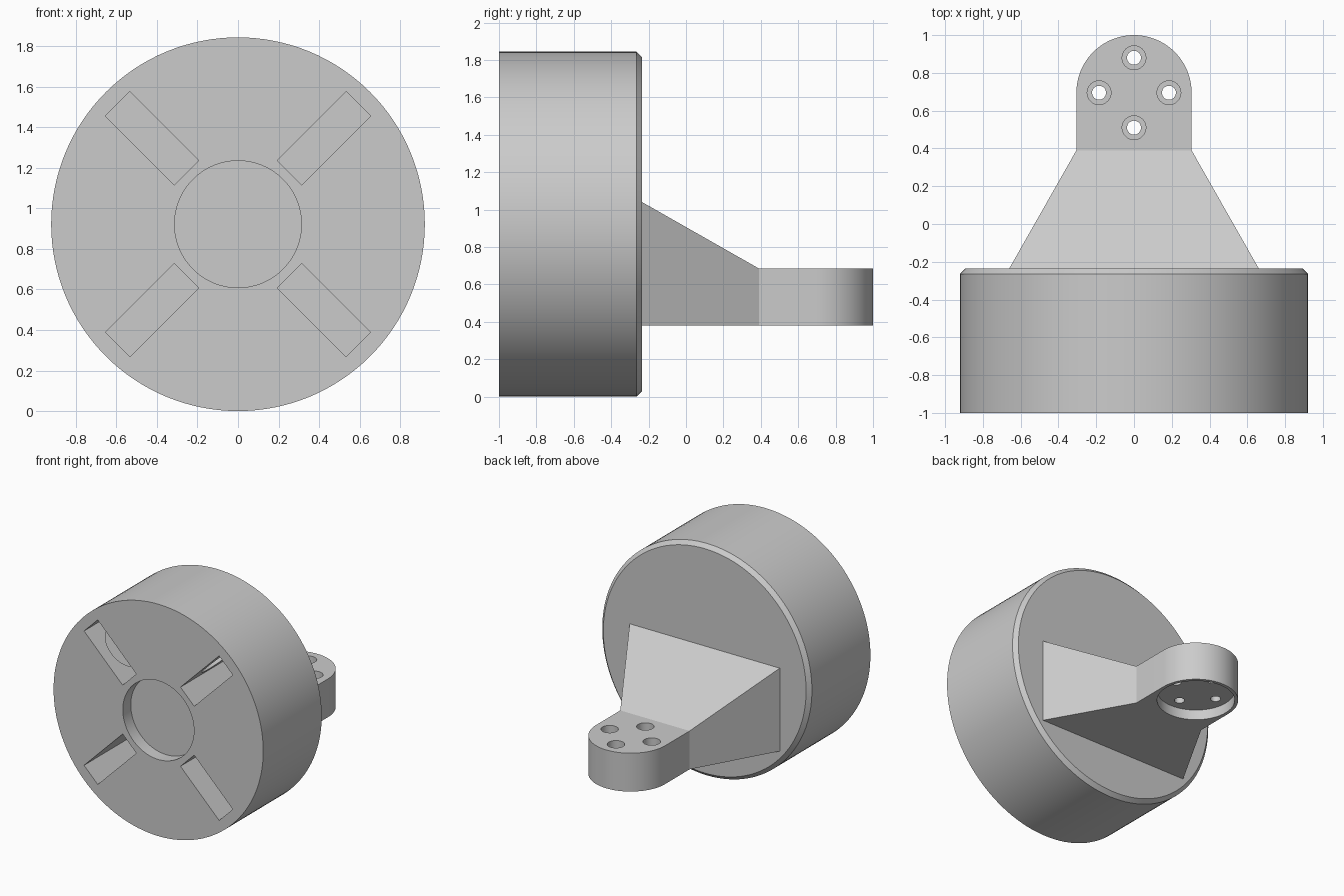
import bpy, bmesh
from math import pi, cos, sin, radians
from mathutils import Matrix, Vector

cube = bpy.data.objects.get("Cube")
if cube:
    bpy.data.objects.remove(cube, do_unlink=True)

grey = bpy.data.materials.new("light grey")
grey.use_nodes = True
grey.diffuse_color = (0.6, 0.6, 0.6, 1)
grey.node_tree.nodes["Principled BSDF"].inputs["Base Color"].default_value = (0.6, 0.6, 0.6, 1)

R = 0.922               # drum radius and axis height
FRONT, BACK = -1.0, -0.235
TAB_Y, TAB_R = 0.695, 0.305
Z0, Z1 = 0.38, 0.685    # underside and top of the tab


def make(name, bm):
    bmesh.ops.recalc_face_normals(bm, faces=bm.faces)
    mesh = bpy.data.meshes.new(name)
    bm.to_mesh(mesh)
    bm.free()
    mesh.materials.append(grey)
    obj = bpy.data.objects.new(name, mesh)
    bpy.context.collection.objects.link(obj)
    return obj


def rod(bm, start, end, radius, sides=96):
    """Capped cylinder between two points."""
    start, end = Vector(start), Vector(end)
    axis = end - start
    turn = axis.to_track_quat('Z', 'Y').to_matrix().to_4x4()
    bmesh.ops.create_cone(bm, cap_ends=True, segments=sides, radius1=radius,
                          radius2=radius, depth=axis.length,
                          matrix=Matrix.Translation((start + end) / 2) @ turn)


def select_only(obj):
    bpy.ops.object.select_all(action='DESELECT')
    obj.select_set(True)
    bpy.context.view_layer.objects.active = obj


def cut(obj, bm):
    """Subtract the cutter mesh from the object."""
    cutter = make("cutter", bm)
    cutter.hide_render = True
    mod = obj.modifiers.new("cut", 'BOOLEAN')
    mod.operation, mod.solver, mod.object = 'DIFFERENCE', 'EXACT', cutter
    select_only(obj)
    bpy.ops.object.modifier_apply(modifier=mod.name)
    bpy.data.objects.remove(cutter, do_unlink=True)


def smooth(obj):
    select_only(obj)
    bpy.ops.object.shade_smooth_by_angle(angle=radians(30))


# Drum with a chamfered back rim
bm = bmesh.new()
rod(bm, (0, FRONT, R), (0, BACK, R), R, 128)
rim = [e for e in bm.edges if all(v.co.y > BACK - 0.01 for v in e.verts)]
bmesh.ops.bevel(bm, geom=rim, offset=0.03, segments=1, affect='EDGES')
drum = make("drum", bm)

# Round recess in the middle of the front
bm = bmesh.new()
rod(bm, (0, FRONT - 0.1, R), (0, FRONT + 0.1, R), 0.313)
cut(drum, bm)

# Four diagonal slots, each with a round pocket in one side wall
for i in range(4):
    a = pi / 4 + i * pi / 2
    radial = Vector((cos(a), 0, sin(a)))
    tangent = Vector((-sin(a), 0, cos(a)))
    mid = Vector((0, 0, R)) + radial * 0.6
    bm = bmesh.new()
    bmesh.ops.create_cube(bm, size=1, matrix=(
        Matrix.Translation(mid + Vector((0, FRONT + 0.2, 0)))
        @ Matrix.Rotation(-a, 4, 'Y') @ Matrix.Diagonal((0.48, 0.7, 0.17, 1))))
    cut(drum, bm)
    hub = mid + Vector((0, FRONT + 0.28, 0))
    bm = bmesh.new()
    rod(bm, hub, hub + tangent * 0.145, 0.18, 64)
    cut(drum, bm)
smooth(drum)

# Tapered web from the drum to the tab
bm = bmesh.new()
ends = []
for y, half, top in ((BACK - 0.005, 0.663, 1.043), (0.39, TAB_R, Z1)):
    ends.append([bm.verts.new(p) for p in
                 ((-half, y, Z0), (half, y, Z0), (half, y, top), (-half, y, top))])
for i in range(4):
    j = (i + 1) % 4
    bm.faces.new((ends[0][i], ends[0][j], ends[1][j], ends[1][i]))
for ring in ends:
    bm.faces.new(ring)
make("bracket_web", bm)

# Rounded mounting tab
bm = bmesh.new()
outline = [(-TAB_R, 0.39), (TAB_R, 0.39)]
outline += [(TAB_R * cos(k * pi / 48), TAB_Y + TAB_R * sin(k * pi / 48)) for k in range(49)]
base = bm.faces.new([bm.verts.new((x, y, Z0)) for x, y in outline])
top = bmesh.ops.extrude_face_region(bm, geom=[base])["geom"]
bmesh.ops.translate(bm, vec=(0, 0, Z1 - Z0),
                    verts=[v for v in top if isinstance(v, bmesh.types.BMVert)])
tab = make("mounting_tab", bm)

# Round recess below, then four counterbored holes
bm = bmesh.new()
rod(bm, (0, TAB_Y, Z0 - 0.1), (0, TAB_Y, Z0 + 0.08), 0.28)
cut(tab, bm)
for radius, low in ((0.063, Z1 - 0.12), (0.037, Z0 - 0.1)):
    bm = bmesh.new()
    for i in range(4):
        x, y = 0.185 * cos(i * pi / 2), TAB_Y + 0.185 * sin(i * pi / 2)
        rod(bm, (x, y, low), (x, y, Z1 + 0.1), radius, 32)
    cut(tab, bm)
smooth(tab)
